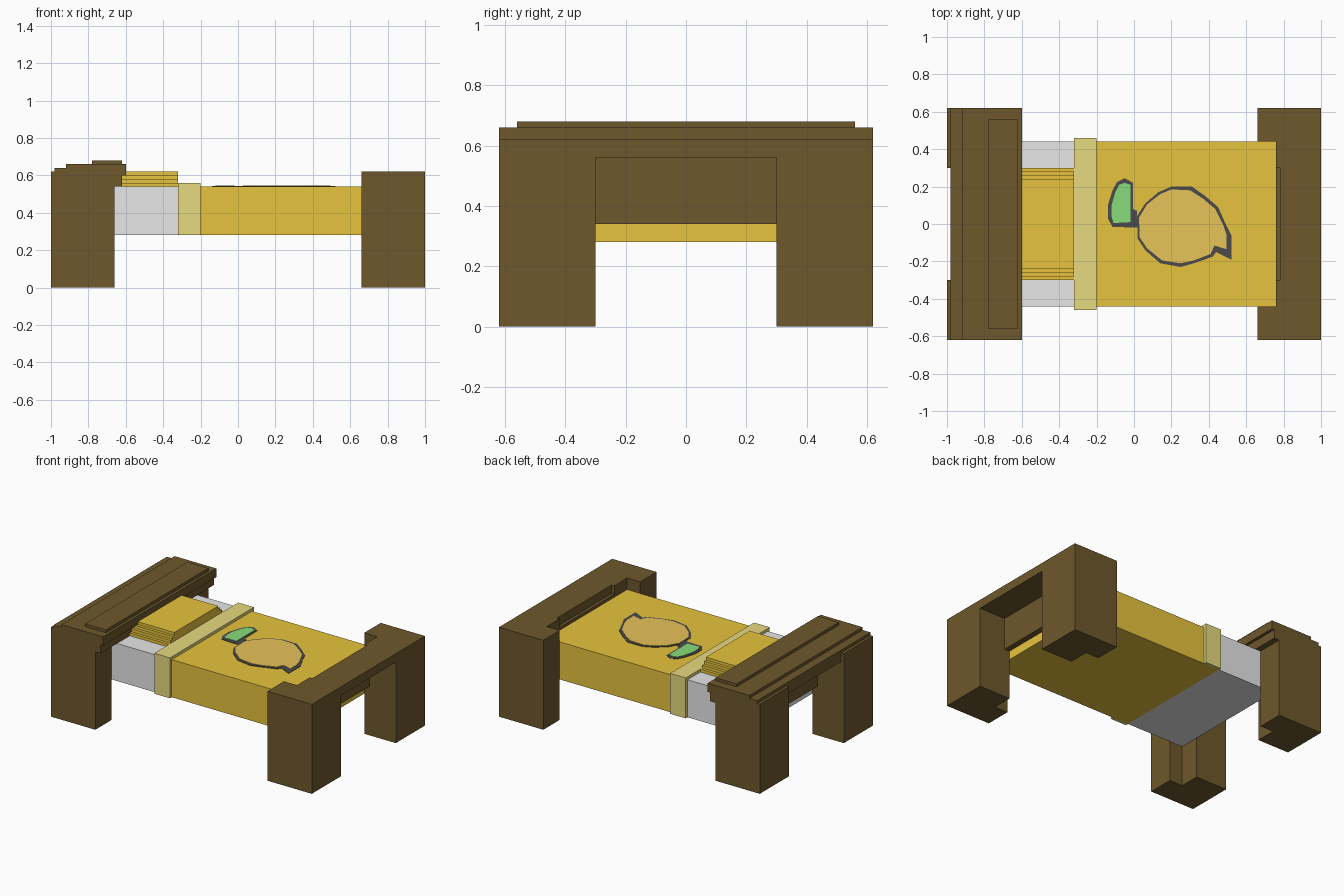
import bpy, bmesh


def lin(v):
    v /= 255
    return v / 12.92 if v <= 0.04045 else ((v + 0.055) / 1.055) ** 2.4


def material(name, r, g, b):
    m = bpy.data.materials.new(name)
    m.diffuse_color = (lin(r), lin(g), lin(b), 1)
    return m


WOOD = material("dark wood", 110, 88, 44)
YELLOW = material("yellow blanket", 252, 214, 68)
WHITE = material("white sheet", 252, 252, 252)
CREAM = material("cream fold", 252, 238, 140)
TAN = material("tan patch", 238, 201, 92)
GREEN = material("green patch", 135, 220, 122)
DARK = material("charcoal outline", 76, 74, 74)


def prism(name, profile, a, b, mat, axis="z"):
    """Extrude a 2D profile from a to b along z (xy profile) or x (yz profile)."""
    bm = bmesh.new()
    place = (lambda p: (p[0], p[1], a)) if axis == "z" else (lambda p: (a, p[0], p[1]))
    face = bm.faces.new([bm.verts.new(place(p)) for p in profile])
    res = bmesh.ops.extrude_face_region(bm, geom=[face])
    new = [v for v in res["geom"] if isinstance(v, bmesh.types.BMVert)]
    vec = (0, 0, b - a) if axis == "z" else (b - a, 0, 0)
    bmesh.ops.translate(bm, verts=new, vec=vec)
    bmesh.ops.recalc_face_normals(bm, faces=bm.faces)
    me = bpy.data.meshes.new(name)
    bm.to_mesh(me)
    bm.free()
    me.materials.append(mat)
    ob = bpy.data.objects.new(name, me)
    bpy.context.collection.objects.link(ob)
    return ob


def box(name, x0, x1, y0, y1, z0, z1, mat):
    return prism(name, [(x0, y0), (x1, y0), (x1, y1), (x0, y1)], z0, z1, mat)


# L-shaped corner posts and the end panels between them
POST = [(0.76, 0.30), (1, 0.30), (1, 0.62), (0.66, 0.62), (0.66, 0.44), (0.76, 0.44)]
for end, sx in (("head", -1), ("foot", 1)):
    for side, sy in (("front", -1), ("back", 1)):
        prism(f"{end}_{side}_post", [(x * sx, y * sy) for x, y in POST], 0, 0.62, WOOD)
    x0, x1 = sorted((0.76 * sx, 0.80 * sx))
    box(f"{end}_panel", x0, x1, -0.30, 0.30, 0.34, 0.56, WOOD)

# Top rails and the stepped headboard cap
box("foot_rail", 0.78, 1, -0.30, 0.30, 0.56, 0.62, WOOD)
box("head_rail", -0.98, -0.70, -0.30, 0.30, 0.56, 0.62, WOOD)
box("head_lip", -0.78, -0.62, -0.62, 0.62, 0.54, 0.60, WOOD)
box("head_cap_lower", -0.98, -0.60, -0.62, 0.62, 0.60, 0.64, WOOD)
box("head_cap_middle", -0.92, -0.60, -0.62, 0.62, 0.64, 0.66, WOOD)
box("head_cap_top", -0.78, -0.62, -0.56, 0.56, 0.66, 0.68, WOOD)

# Mattress and blanket
box("sheet", -0.76, -0.32, -0.44, 0.44, 0.28, 0.54, WHITE)
box("blanket", -0.32, 0.76, -0.44, 0.44, 0.28, 0.54, YELLOW)

# Folded band wrapping over the blanket
prism("blanket_fold", [(-0.46, 0.28), (-0.46, 0.56), (0.46, 0.56), (0.46, 0.28),
                       (0.44, 0.28), (0.44, 0.54), (-0.44, 0.54), (-0.44, 0.28)],
      -0.32, -0.20, CREAM, "x")

# Pillow with stepped sides
half = []
for i in range(4):
    half += [(0.30 - 0.02 * i, 0.54 + 0.02 * i), (0.30 - 0.02 * i, 0.56 + 0.02 * i)]
prism("pillow", half + [(-y, z) for y, z in reversed(half)], -0.70, -0.32, YELLOW, "x")

# Painted patches on the blanket: dark outline plates with coloured plates on top
big_outline = [(0.13, 0.17), (0.20, 0.20), (0.31, 0.20), (0.38, 0.15), (0.45, 0.09),
               (0.49, 0.00), (0.52, -0.06), (0.52, -0.19), (0.44, -0.15), (0.42, -0.175),
               (0.32, -0.21), (0.25, -0.23), (0.14, -0.21), (0.06, -0.14), (0.02, -0.08),
               (0.015, 0.04), (0.06, 0.11)]
big_fill = [(0.14, 0.16), (0.20, 0.185), (0.30, 0.18), (0.37, 0.135), (0.435, 0.08),
            (0.475, 0.00), (0.495, -0.06), (0.495, -0.135), (0.43, -0.115), (0.41, -0.16),
            (0.32, -0.195), (0.25, -0.21), (0.15, -0.195), (0.07, -0.13), (0.03, -0.07),
            (0.027, 0.035), (0.07, 0.105)]
small_outline = [(-0.14, 0.10), (-0.115, 0.18), (-0.09, 0.225), (-0.05, 0.245), (-0.005, 0.22),
                 (-0.005, 0.08), (0.017, 0.07), (0.017, -0.02), (-0.115, -0.015), (-0.14, 0.03)]
small_fill = [(-0.12, 0.10), (-0.10, 0.17), (-0.08, 0.21), (-0.05, 0.22), (-0.018, 0.21),
              (-0.018, 0.01), (-0.11, 0.005), (-0.12, 0.04)]
prism("large_patch_outline", big_outline, 0.54, 0.543, DARK)
prism("large_patch", big_fill, 0.54, 0.546, TAN)
prism("small_patch_outline", small_outline, 0.54, 0.5425, DARK)
prism("small_patch", small_fill, 0.54, 0.546, GREEN)
